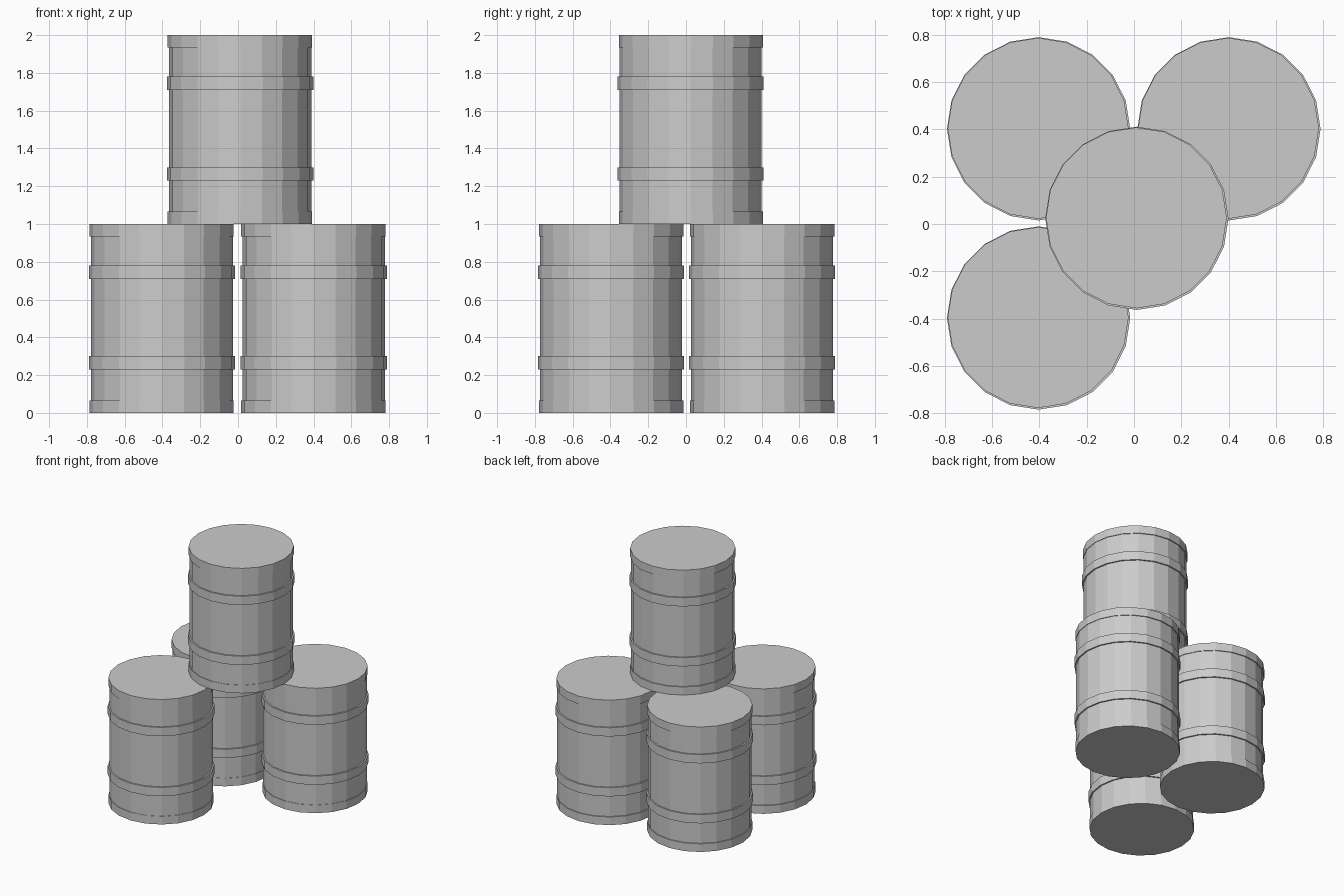
import bpy, bmesh, math

if "Cube" in bpy.data.objects:
    bpy.data.objects.remove(bpy.data.objects["Cube"])

SIDES = 20
BODY, RIM, RING = 0.376, 0.382, 0.387

# Drum silhouette from bottom to top: (radius, height)
PROFILE = [
    (RIM, 0.0), (RIM, 0.065), (BODY, 0.065),
    (BODY, 0.23), (RING, 0.23), (RING, 0.30), (BODY, 0.30),
    (BODY, 0.71), (RING, 0.71), (RING, 0.78), (BODY, 0.78),
    (BODY, 0.935), (RIM, 0.935), (RIM, 1.0),
]


def drum_mesh():
    bm = bmesh.new()
    loops = []
    for r, z in PROFILE:
        # the end rims sit very slightly off the drum axis
        off = 0.002 if r == RIM else 0.0
        loops.append([bm.verts.new((r * math.cos(a) - off, r * math.sin(a) + off, z))
                      for a in (math.tau * i / SIDES for i in range(SIDES))])
    for lo, hi in zip(loops, loops[1:]):
        for i in range(SIDES):
            j = (i + 1) % SIDES
            bm.faces.new((lo[i], lo[j], hi[j], hi[i]))
    # flat lids
    bm.faces.new(loops[0][::-1])
    bm.faces.new(loops[-1])
    bmesh.ops.recalc_face_normals(bm, faces=bm.faces)
    mesh = bpy.data.meshes.new("drum")
    bm.to_mesh(mesh)
    bm.free()
    return mesh


# Three drums on the floor, one stacked on top
mesh = drum_mesh()
for name, loc in {
    "drum_back_left": (-0.403, 0.402, 0),
    "drum_back_right": (0.401, 0.402, 0),
    "drum_front_left": (-0.403, -0.397, 0),
    "drum_top": (0.012, 0.024, 1),
}.items():
    drum = bpy.data.objects.new(name, mesh)
    drum.location = loc
    bpy.context.collection.objects.link(drum)
